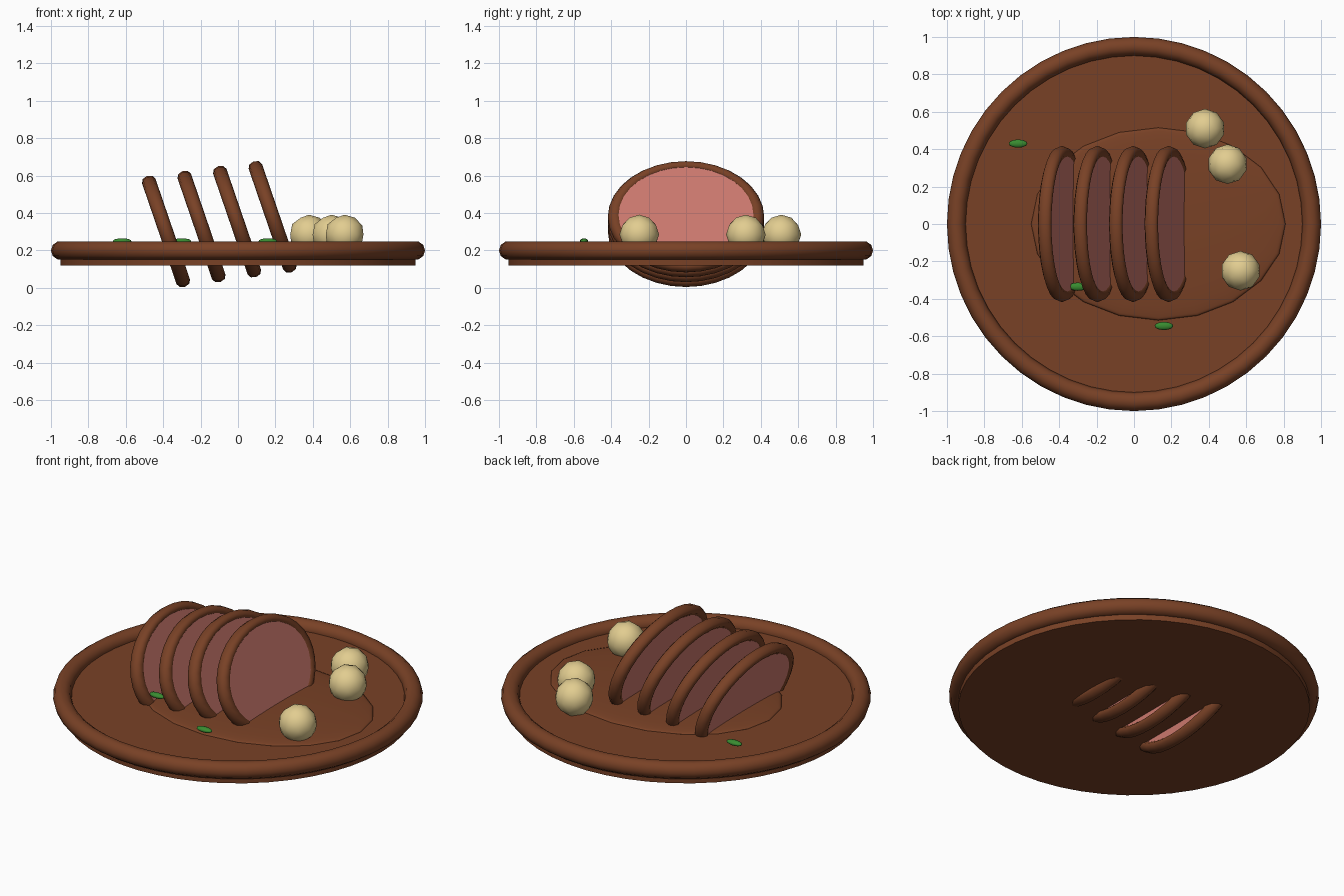
import bpy
from math import sin, cos
from mathutils import Matrix, Vector

cube = bpy.data.objects.get("Cube")
if cube:
    bpy.data.objects.remove(cube, do_unlink=True)


def material(name, rgb):
    mat = bpy.data.materials.new(name)
    mat.use_nodes = True
    color = (*rgb, 1)
    mat.diffuse_color = color
    mat.node_tree.nodes["Principled BSDF"].inputs["Base Color"].default_value = color
    return mat


brown = material("clay brown", (0.19, 0.053, 0.019))
pink = material("meat pink", (0.60, 0.19, 0.155))
cream = material("potato cream", (0.76, 0.61, 0.28))
green = material("herb green", (0.04, 0.26, 0.03))


def finish(name, mat, scale=(1, 1, 1), smooth=True):
    """Name, colour and shade the primitive that was just added."""
    obj = bpy.context.object
    obj.name = name
    obj.scale = scale
    obj.data.materials.append(mat)
    if smooth:
        bpy.ops.object.shade_smooth()
    else:
        bpy.ops.object.shade_smooth_by_angle()
    return obj


# Plate: flat base disc with a rounded rim
bpy.ops.mesh.primitive_cylinder_add(vertices=48, radius=0.95, depth=0.08, location=(0, 0, 0.16))
finish("plate_base", brown, smooth=False)
bpy.ops.mesh.primitive_torus_add(major_segments=48, minor_segments=10, major_radius=0.95,
                                 minor_radius=0.05, location=(0, 0, 0.2))
finish("plate_rim", brown)

# Shallow pool of sauce
bpy.ops.mesh.primitive_uv_sphere_add(segments=20, ring_count=12, radius=1, location=(0.13, 0, 0.2))
finish("sauce_pool", brown, (0.68, 0.515, 0.03))

# Leaning oval slices: a meat disc inside a rounded crust
TILT = 0.33
up = Vector((-sin(TILT), 0, cos(TILT)))
normal = Vector((cos(TILT), 0, sin(TILT)))
turn = Matrix((Vector((0, 1, 0)), up, normal)).transposed().to_euler()
for i in range(4):
    place = (-0.385 + 0.19 * i, 0, 0.302 + 0.026 * i)
    bpy.ops.mesh.primitive_cylinder_add(vertices=32, radius=0.38, depth=0.06,
                                        location=place, rotation=turn)
    finish(f"meat_slice_{i + 1}", pink, (1, 0.75, 1), smooth=False)
    bpy.ops.mesh.primitive_torus_add(major_segments=32, minor_segments=8, major_radius=0.38,
                                     minor_radius=0.038, location=place, rotation=turn)
    finish(f"slice_crust_{i + 1}", brown, (1, 0.75, 1))

# Potatoes
for i, (x, y) in enumerate([(0.38, 0.51), (0.5, 0.32), (0.57, -0.25)]):
    bpy.ops.mesh.primitive_ico_sphere_add(subdivisions=2, radius=0.106, location=(x, y, 0.285))
    finish(f"potato_{i + 1}", cream)

# Herb leaves
for i, (x, y) in enumerate([(-0.62, 0.43), (-0.3, -0.335), (0.16, -0.545)]):
    bpy.ops.mesh.primitive_uv_sphere_add(segments=12, ring_count=8, radius=1, location=(x, y, 0.25))
    finish(f"herb_leaf_{i + 1}", green, (0.05, 0.022, 0.015))
